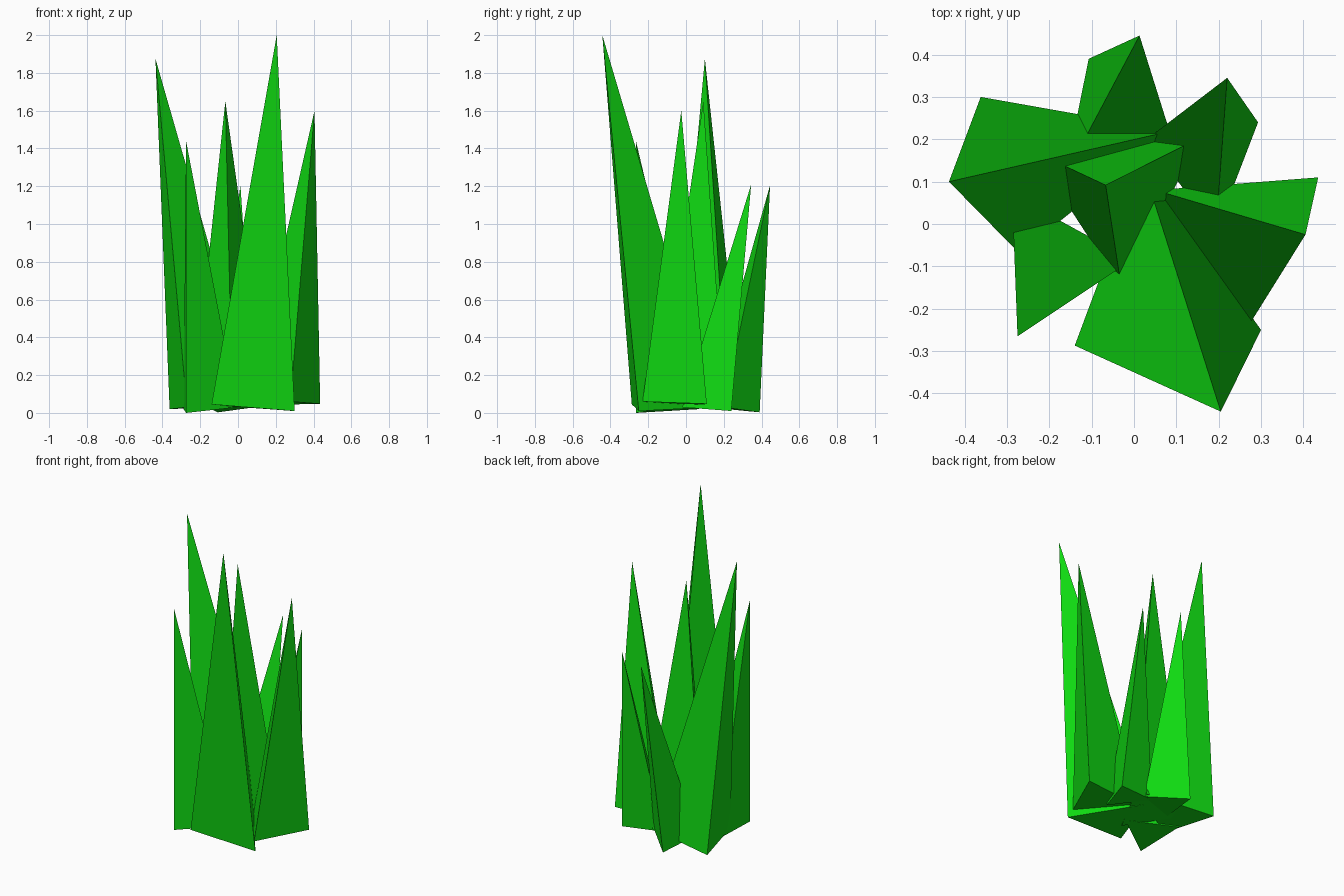
import bpy

green = bpy.data.materials.new("grass_green")
green.diffuse_color = (0.005, 0.70, 0.006, 1)


def blade(name, tip, a, b, c):
    """Three-sided spike: a triangular base drawn up to one tip."""
    me = bpy.data.meshes.new(name)
    # base runs counter-clockwise seen from above
    me.from_pydata([a, b, c, tip], [], [(2, 1, 0), (0, 1, 3), (1, 2, 3), (2, 0, 3)])
    me.materials.append(green)
    me.update()
    bpy.context.collection.objects.link(bpy.data.objects.new(name, me))


# Outer ring of leaning blades
blade("blade_front", (0.205, -0.443, 2.0),
      (-0.14, -0.287, 0.045), (0.30, -0.25, 0.01), (0.02, 0.14, 0.03))
blade("blade_right", (0.405, -0.025, 1.60),
      (0.277, -0.23, 0.06), (0.435, 0.11, 0.048), (0.05, 0.08, 0.04))
blade("blade_back_right", (0.22, 0.345, 1.21),
      (0.193, -0.02, 0.03), (0.293, 0.24, 0.01), (0.03, 0.20, 0.03))
blade("blade_back", (0.013, 0.445, 1.205),
      (0.09, 0.20, 0.03), (-0.107, 0.39, 0.003), (-0.163, 0.113, 0.03))
blade("blade_left", (-0.437, 0.10, 1.875),
      (0.09, 0.22, 0.04), (-0.362, 0.30, 0.02), (-0.27, -0.07, 0.03))
blade("blade_front_left", (-0.275, -0.265, 1.44),
      (-0.275, -0.265, 0.0), (-0.005, -0.085, 0.03), (-0.288, 0.07, 0.02))
# Upright blade in the middle
blade("blade_middle", (-0.067, 0.092, 1.65),
      (-0.03, -0.15, 0.03), (0.16, 0.206, 0.03), (-0.24, 0.173, 0.03))
